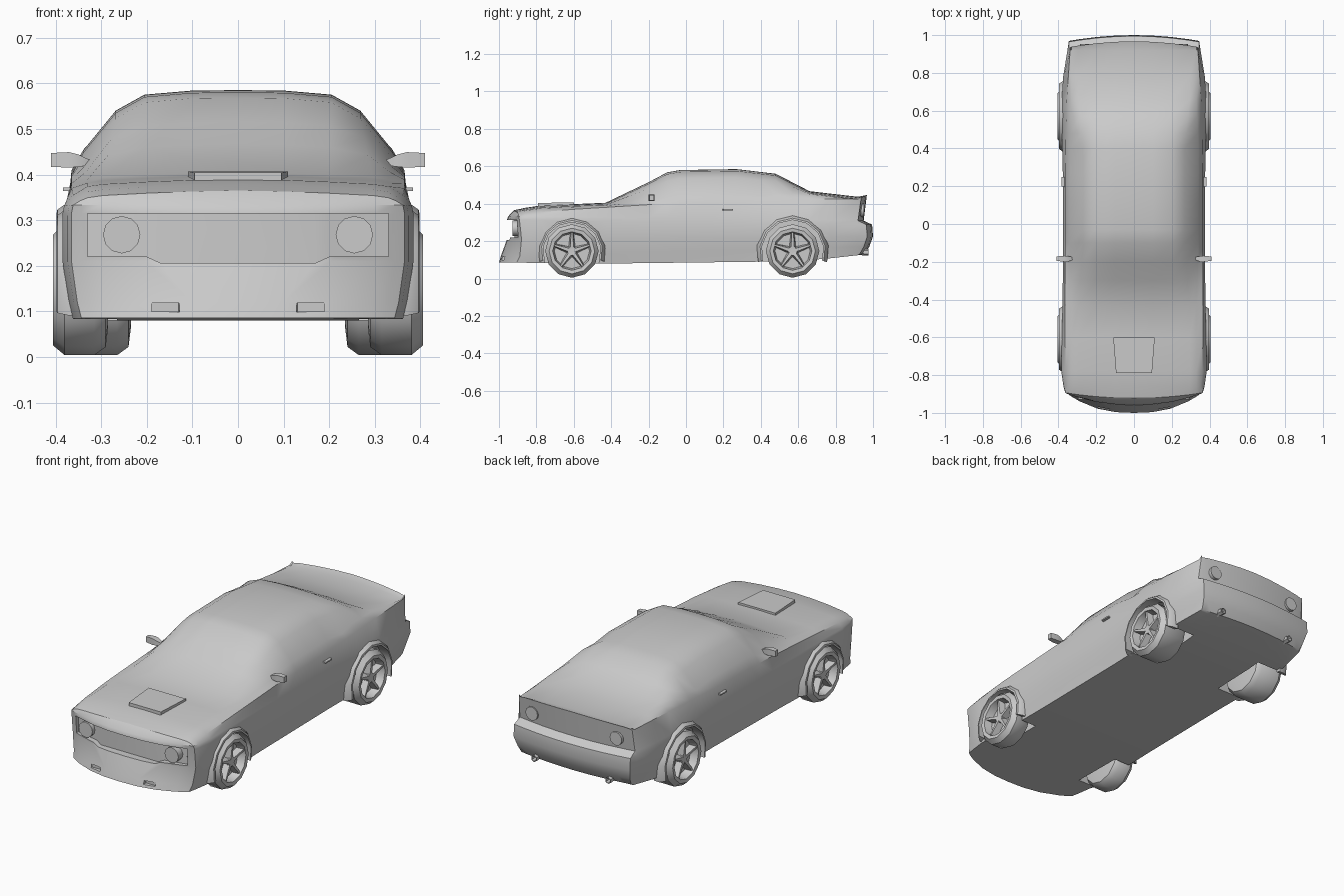
import bpy, bmesh
from math import sin, cos, pi, radians
from mathutils import Vector

if "Cube" in bpy.data.objects:
    bpy.data.objects.remove(bpy.data.objects["Cube"], do_unlink=True)

paint = bpy.data.materials.new("plain_grey")
paint.use_nodes = True
GREY = (0.6, 0.6, 0.6, 1)
paint.diffuse_color = GREY
paint.node_tree.nodes["Principled BSDF"].inputs["Base Color"].default_value = GREY


def at(profile, y):
    """Piecewise linear value of a profile at y."""
    if y <= profile[0][0]:
        return profile[0][1]
    for (a, va), (b, vb) in zip(profile, profile[1:]):
        if y <= b:
            return va + (vb - va) * (y - a) / (b - a)
    return profile[-1][1]


def smooth(obj, angle=35):
    bpy.ops.object.select_all(action="DESELECT")
    obj.select_set(True)
    bpy.context.view_layer.objects.active = obj
    bpy.ops.object.shade_smooth_by_angle(angle=radians(angle))


def finish(name, bm, angle=35):
    bmesh.ops.recalc_face_normals(bm, faces=bm.faces)
    mesh = bpy.data.meshes.new(name)
    bm.to_mesh(mesh)
    bm.free()
    mesh.materials.append(paint)
    obj = bpy.data.objects.new(name, mesh)
    bpy.context.collection.objects.link(obj)
    smooth(obj, angle)
    return obj


def loft(name, rings, side=1, angle=35):
    """Closed solid through rings of points, mirrored when side is -1."""
    bm = bmesh.new()
    rows = [[bm.verts.new((p[0] * side, p[1], p[2])) for p in ring] for ring in rings]
    n = len(rows[0])
    for a, b in zip(rows, rows[1:]):
        for i in range(n):
            j = (i + 1) % n
            bm.faces.new((a[i], a[j], b[j], b[i]))
    bm.faces.new(rows[0])
    bm.faces.new(rows[-1])
    return finish(name, bm, angle)


def circle_x(x, r, cy, cz, n=12):
    return [(x, cy + r * sin(2 * pi * i / n), cz - r * cos(2 * pi * i / n)) for i in range(n)]


def circle_y(y, r, cx, cz, n=12):
    return [(cx + r * sin(2 * pi * i / n), y, cz + r * cos(2 * pi * i / n)) for i in range(n)]


def rect_y(y, x0, x1, z0, z1):
    return [(x0, y, z0), (x1, y, z0), (x1, y, z1), (x0, y, z1)]


def rect_x(x, y0, y1, z0, z1):
    return [(x, y0, z0), (x, y1, z0), (x, y1, z1), (x, y0, z1)]


# Body profiles along the length
FRONT, REAR = -0.92, 0.965
stations = [FRONT, -0.86, -0.78, -0.6, -0.43, -0.3, -0.2, -0.1, -0.03, 0.12, 0.27,
            0.4, 0.48, 0.57, 0.66, 0.78, 0.92, REAR]
top = [(FRONT, .365), (-.86, .378), (-.78, .39), (-.43, .405), (-.2, .515), (-.1, .568),
       (-.03, .58), (.27, .585), (.48, .56), (.66, .467), (.78, .453), (.92, .437), (REAR, .447)]
floor = [(FRONT, .085), (-.42, .08), (.4, .09), (.7, .1), (REAR, .13)]
width = [(FRONT, .365), (-.78, .385), (-.3, .377), (.3, .377), (.6, .386), (.78, .375), (REAR, .345)]
belt_x = [(FRONT, .345), (-.75, .365), (.3, .365), (.66, .356), (REAR, .335)]
belt_z = [(FRONT, .343), (-.6, .37), (-.2, .395), (.3, .41), (.66, .425), (.92, .424), (REAR, .44)]
cabin = [(-.43, 0), (-.1, 1), (.42, 1), (.66, 0)]

# Cross-section columns and rows
columns = [0, .28, .56, .83, .94, 1]
deck_x, deck_drop = [0, .1, .2, .295, .33], [0, .002, .006, .011, .016]
roof_x, roof_drop = [0, .1, .205, .268, .34], [0, .001, .01, .045, .133]
row_width = [.94, .965, 1, 1, .99]
row_z_front, row_z_rear = [0, .12, .21, .315, .333], [0, .17, .225, .288, .31]
nose_y = [-1, -.99, -.957, -.957, -.95, -.92]
nose_sweep = [.1, .1, .07, .06, .05, .025]
tail_y = [.955, .98, 1, .995, .95, .967]
LAST_COL, LAST_ROW = 5, 5


def body_point(i, j, k):
    y = stations[i]
    c, side = abs(j), (1 if j >= 0 else -1)
    if k < LAST_ROW:
        x = columns[c] * at(width, y) * row_width[k]
        mix = (y - FRONT) / (REAR - FRONT)
        z = at(floor, y) if k == 0 else row_z_front[k] * (1 - mix) + row_z_rear[k] * mix
    elif c == LAST_COL:
        x, z = at(belt_x, y), at(belt_z, y)
    else:
        f = at(cabin, y)
        x = deck_x[c] * (1 - f) + roof_x[c] * f
        z = at(top, y) - deck_drop[c] * (1 - f) - roof_drop[c] * f
    if i == 0:
        y = nose_y[k] + nose_sweep[k] * (x / .35) ** 2.5
    elif i == len(stations) - 1:
        y = tail_y[k] - .03 * (x / .34) ** 2
    return (side * x, y, z)


def build_body():
    bm, cache = bmesh.new(), {}

    def v(*key):
        if key not in cache:
            cache[key] = bm.verts.new(body_point(*key))
        return cache[key]

    end, cols = len(stations) - 1, range(-LAST_COL, LAST_COL)
    for i in range(end):
        for j in cols:
            for k in (0, LAST_ROW):
                bm.faces.new((v(i, j, k), v(i + 1, j, k), v(i + 1, j + 1, k), v(i, j + 1, k)))
        for k in range(LAST_ROW):
            for j in (-LAST_COL, LAST_COL):
                bm.faces.new((v(i, j, k), v(i + 1, j, k), v(i + 1, j, k + 1), v(i, j, k + 1)))
    for i in (0, end):
        for j in cols:
            for k in range(LAST_ROW):
                bm.faces.new((v(i, j, k), v(i, j + 1, k), v(i, j + 1, k + 1), v(i, j, k + 1)))
    return finish("body", bm)


body = build_body()

# Cutters: grille recess, bumper ducts, wheel arches
WHEELS = {"front": (-.61, .16, .285), "rear": (.57, .172, .235)}
WHEEL_Z = .147
half = [(.33, .22, -.882), (.2, .22, -.91), (.17, .206, -.918)]
grille = half + [(-x, z, y) for x, z, y in reversed(half)]
cutters = [loft("grille_cutter", [[(x, -1.1, z), (x, y, z), (x, y, .314), (x, -1.1, .314)]
                                  for x, z, y in grille])]
for s in (1, -1):
    cutters.append(loft("duct_cutter", [rect_y(-1.1, .12, .19, .093, .118),
                                        rect_y(-.965, .13, .19, .1, .118)], s))
    for y, r, inner in WHEELS.values():
        cutters.append(loft("arch_cutter", [circle_x(inner - .02, r, y, WHEEL_Z),
                                            circle_x(.5, r, y, WHEEL_Z)], s))
for c in cutters:
    mod = body.modifiers.new("cut", "BOOLEAN")
    mod.operation, mod.object, mod.solver = "DIFFERENCE", c, "EXACT"
bpy.context.view_layer.update()
graph = bpy.context.evaluated_depsgraph_get()
cut_mesh = bpy.data.meshes.new_from_object(body.evaluated_get(graph))
body.modifiers.clear()
body.data = cut_mesh
for c in cutters:
    bpy.data.objects.remove(c, do_unlink=True)
smooth(body, 32)

# Hood scoop
loft("hood_scoop", [rect_y(-.79, -.095, .095, .37, .404), rect_y(-.6, -.11, .11, .38, .407)])

for s, label in ((1, "left"), (-1, "right")):
    for end, (y, r, inner) in WHEELS.items():
        tag = f"{end}_{label}"
        # Tyre with a dished rim
        profile = [(inner, .085), (inner + .005, .125), (inner + .03, .143), (.38, .143),
                   (.405, .122), (.402, .103), (.36, .094)]
        loft(f"{tag}_wheel", [circle_x(x, rad, y, WHEEL_Z) for x, rad in profile], s)
        loft(f"{tag}_hub", [circle_x(.35, .03, y, WHEEL_Z, 10), circle_x(.39, .024, y, WHEEL_Z, 10)], s)
        # Five tapered spokes
        for n in range(5):
            a = 2 * pi * n / 5
            out, across = Vector((0, sin(a), cos(a))), Vector((0, cos(a), -sin(a)))
            rings = []
            for dist, wide, face in ((.01, .019, .39), (.098, .009, .397)):
                mid = Vector((0, y, WHEEL_Z)) + out * dist
                rings.append([mid + across * w + Vector((x, 0, 0))
                              for w, x in ((-wide, .36), (wide, .36), (wide * .5, face), (-wide * .5, face))])
            loft(f"{tag}_spoke_{n + 1}", rings, s)
        # Flared arch lip
        rings = []
        for n in range(9):
            a = radians(-18 + 27 * n)
            rings.append([(x, y + rad * cos(a), WHEEL_Z + rad * sin(a)) for x, rad in
                          ((.34, r - .006), (.398, r - .006), (.396, r + .004), (.37, r + .022), (.34, r + .022))])
        loft(f"{tag}_arch", rings, s)

    # Lights
    loft(f"{label}_headlight", [circle_y(-.88, .041, .255, .268), circle_y(-.928, .041, .255, .268)], s)
    loft(f"{label}_tail_light", [circle_y(.92, .036, .25, .365), circle_y(.953, .036, .25, .365)], s)

    # Door mirror on a short stalk
    loft(f"{label}_mirror", [rect_x(.325, -.19, -.175, .42, .432), rect_x(.35, -.2, -.17, .417, .444),
                             rect_x(.37, -.2, -.168, .415, .449), rect_x(.41, -.195, -.172, .417, .447)], s)
    # Door handle and exhaust tip
    loft(f"{label}_door_handle", [rect_x(.35, .19, .25, .363, .372), rect_x(.384, .2, .25, .364, .371)], s)
    loft(f"{label}_exhaust", [circle_y(.88, .016, .22, .145, 6), circle_y(.975, .018, .22, .14, 6),
                              circle_y(.975, .013, .22, .14, 6), circle_y(.94, .012, .22, .14, 6)], s)
